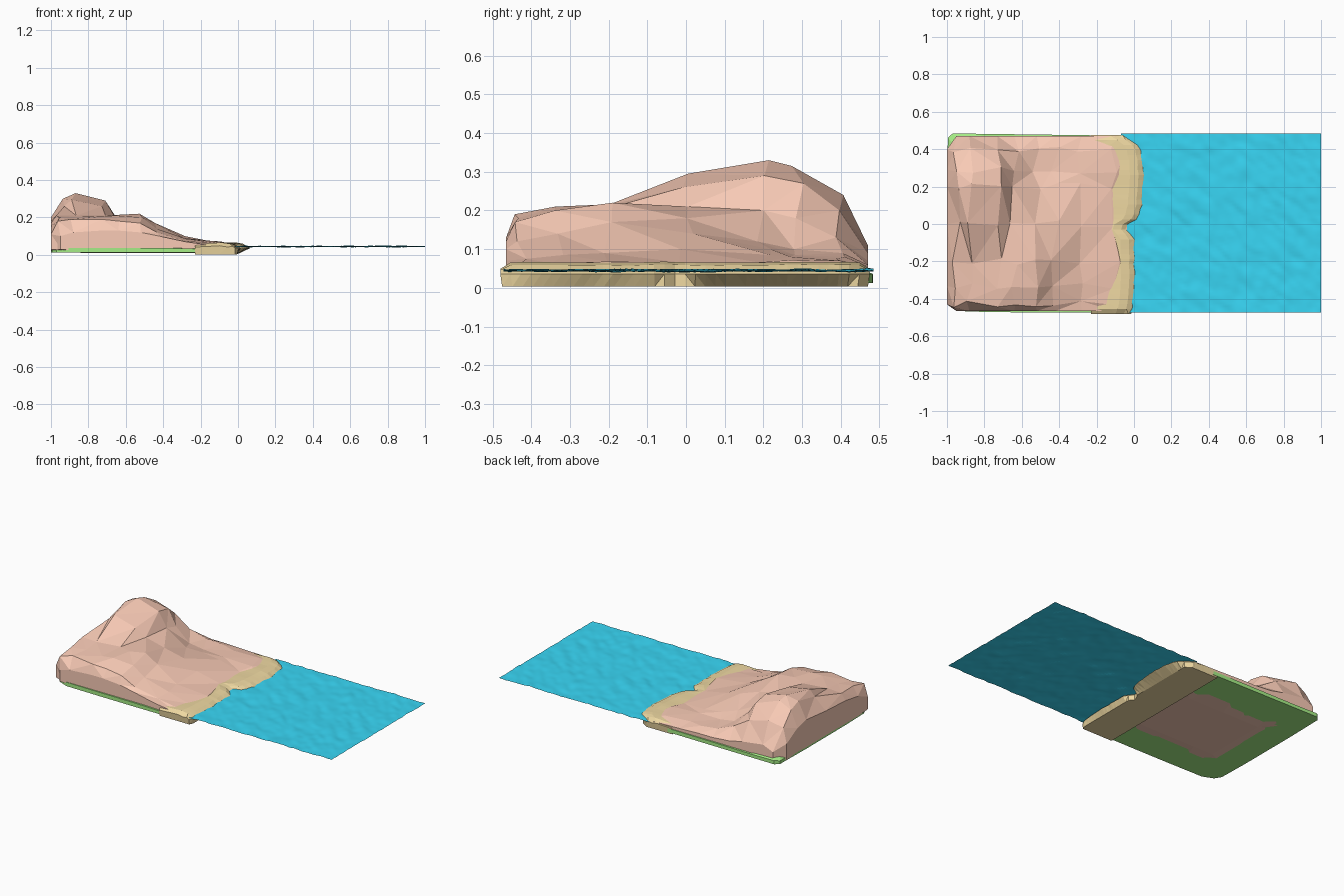
import bpy, bmesh, random
from mathutils import Vector, noise

if "Cube" in bpy.data.objects:
    bpy.data.objects.remove(bpy.data.objects["Cube"])

random.seed(4)


def finish(name, bm, color, smooth=False):
    bmesh.ops.recalc_face_normals(bm, faces=bm.faces[:])
    me = bpy.data.meshes.new(name)
    bm.to_mesh(me)
    bm.free()
    mat = bpy.data.materials.new(name + "_colour")
    mat.diffuse_color = (*color, 1)
    mat.use_nodes = True
    mat.node_tree.nodes["Principled BSDF"].inputs["Base Color"].default_value = mat.diffuse_color
    me.materials.append(mat)
    for p in me.polygons:
        p.use_smooth = smooth
    ob = bpy.data.objects.new(name, me)
    bpy.context.collection.objects.link(ob)
    return ob


def sheet(rows):
    """Triangulated surface through a grid of points."""
    bm = bmesh.new()
    grid = [[bm.verts.new(p) for p in row] for row in rows]
    for a, b in zip(grid, grid[1:]):
        for j in range(len(a) - 1):
            bm.faces.new((a[j], b[j], b[j + 1], a[j + 1]))
    return bm


def skirt(bm, place):
    """Extrude the open rim and move each new vertex with place(co)."""
    rim = [e for e in bm.edges if e.is_boundary]
    new = bmesh.ops.extrude_edge_only(bm, edges=rim)["geom"]
    for v in new:
        if isinstance(v, bmesh.types.BMVert):
            v.co = place(v.co.copy())


def cap(bm):
    rim = [e for e in bm.edges if e.is_boundary]
    bmesh.ops.contextual_create(bm, geom=rim)
    bmesh.ops.triangulate(bm, faces=bm.faces[:])


def clamp(v, lo, hi):
    return max(lo, min(hi, v))


def interp(t, pts):
    for (a, va), (b, vb) in zip(pts, pts[1:]):
        if t <= b:
            return va + (vb - va) * clamp((t - a) / (b - a), 0, 1)
    return pts[-1][1]


# Rocky hill: heights (hundredths) on a coarse grid
xs = [-1, -.95, -.88, -.73, -.64, -.52, -.42, -.28, -.1, -.035]
ys = [-.465, -.43, -.33, -.2, 0, .2, .29, .4, .47]
H = [[6, 11, 15, 17, 18, 20, 18, 12, 6],
     [10, 18, 20, 21, 26, 30, 28, 21, 8],
     [12, 19, 20, 21, 29.5, 33, 31.5, 24, 11],
     [13, 19, 20.5, 21, 26, 29, 27, 20, 9],
     [13, 18, 21, 21.5, 21, 20, 18, 13, 7],
     [12, 17, 20, 22, 18, 12, 10, 9, 6],
     [10, 12, 14, 17, 14, 10, 8.5, 8, 6],
     [7, 7.5, 8.5, 9, 10, 8.5, 8, 7.5, 5.5],
     [4.5, 5.8, 6.3, 6.8, 6.6, 6.6, 7.2, 7, 5],
     [3, 3.5, 3.5, 4, 4.5, 4, 4.5, 5, 4]]
rows = []
for i, x in enumerate(xs):
    row = []
    for j, y in enumerate(ys):
        px, py = x, y
        inner_i, inner_j = 0 < i < len(xs) - 1, 0 < j < len(ys) - 1
        if inner_i and inner_j:
            px += random.uniform(-.025, .025)
            py += random.uniform(-.02, .02)
        if not inner_i and not inner_j:
            px *= .965 if i == 0 else 1
            py *= .955
        row.append((px, py, H[i][j] / 100))
    rows.append(row)
bm = sheet(rows)
skirt(bm, lambda c: Vector((c.x, c.y, .022 + .012 * noise.noise(c * 5))))
skirt(bm, lambda c: Vector((clamp(c.x, -.78, -.26), clamp(c.y, -.23, .18), .009)))
bmesh.ops.remove_doubles(bm, verts=bm.verts[:], dist=.0005)
cap(bm)
finish("rocky_hill", bm, (.95, .6, .47))

# Grass base: rounded slab with an uneven upper edge
outline = [(-.97, -.44), (-.9, -.468), (-.65, -.472), (-.4, -.474), (-.2, -.474),
           (-.17, -.2), (-.17, .2), (-.2, .474), (-.5, .478), (-.8, .482),
           (-.97, .484), (-.995, .46), (-1, .2), (-1, -.2), (-.995, -.4)]
bm = bmesh.new()
bm.faces.new([bm.verts.new((x, y, .012)) for x, y in outline])
skirt(bm, lambda c: Vector((c.x, c.y, .035 + .012 * noise.noise(c * 6))))
# the corner mound at the back left, and a slightly domed top
skirt(bm, lambda c: Vector((c.x * .9 - .05, c.y * .88,
                            .062 if c.x < -.9 and c.y > .4 else .04)))
cap(bm)
finish("grass_base", bm, (.38, .85, .24))

# Sandy shore: irregular strip that slopes under the water
shore = [(-.48, -.03), (-.44, -.01), (-.3, 0), (-.07, -.002), (-.035, -.045),
         (0, -.035), (.03, .02), (.1, .035), (.22, .048), (.33, .045),
         (.41, .03), (.45, -.02), (.475, -.06)]
rows = []
for k in range(37):
    y = -.48 + k * .955 / 36
    e = interp(y, shore) + .006 * noise.noise(Vector((0, y * 25, 1)))
    bump = .004 * noise.noise(Vector((3, y * 9, 0)))
    edge = -.016 if k in (0, 36) else 0
    rows.append([(-.23, y, .058 + edge), (-.13, y, .064 + bump + edge),
                 (e - .07, y, .066 + bump + edge), (e - .025, y, .059 + bump + edge),
                 (e, y, .046), (e + .015, y, .036)])
bm = sheet(rows)
skirt(bm, lambda c: Vector((min(c.x, -.005), c.y * .99, 0.003)))
cap(bm)
finish("sandy_shore", bm, (.86, .69, .36))

# Rippled water sheet
rows = []
nx, ny = 84, 60
for i in range(nx + 1):
    row = []
    for j in range(ny + 1):
        x = -.07 + 1.07 * i / nx
        y = -.472 + .957 * j / ny
        u, w = x + y, x - y
        z = .045 + .006 * noise.noise(Vector((u * 14, w * 5, 2)))
        z += .003 * noise.noise(Vector((u * 25, w * 12, 7)))
        if i == 0:
            x += .012 * noise.noise(Vector((y * 20, 0, 0)))
        row.append((x, y, z))
    rows.append(row)
bm = sheet(rows)
water = finish("water", bm, (.04, .68, .92), True)
if sum(p.normal.z for p in water.data.polygons) < 0:
    water.data.flip_normals()
